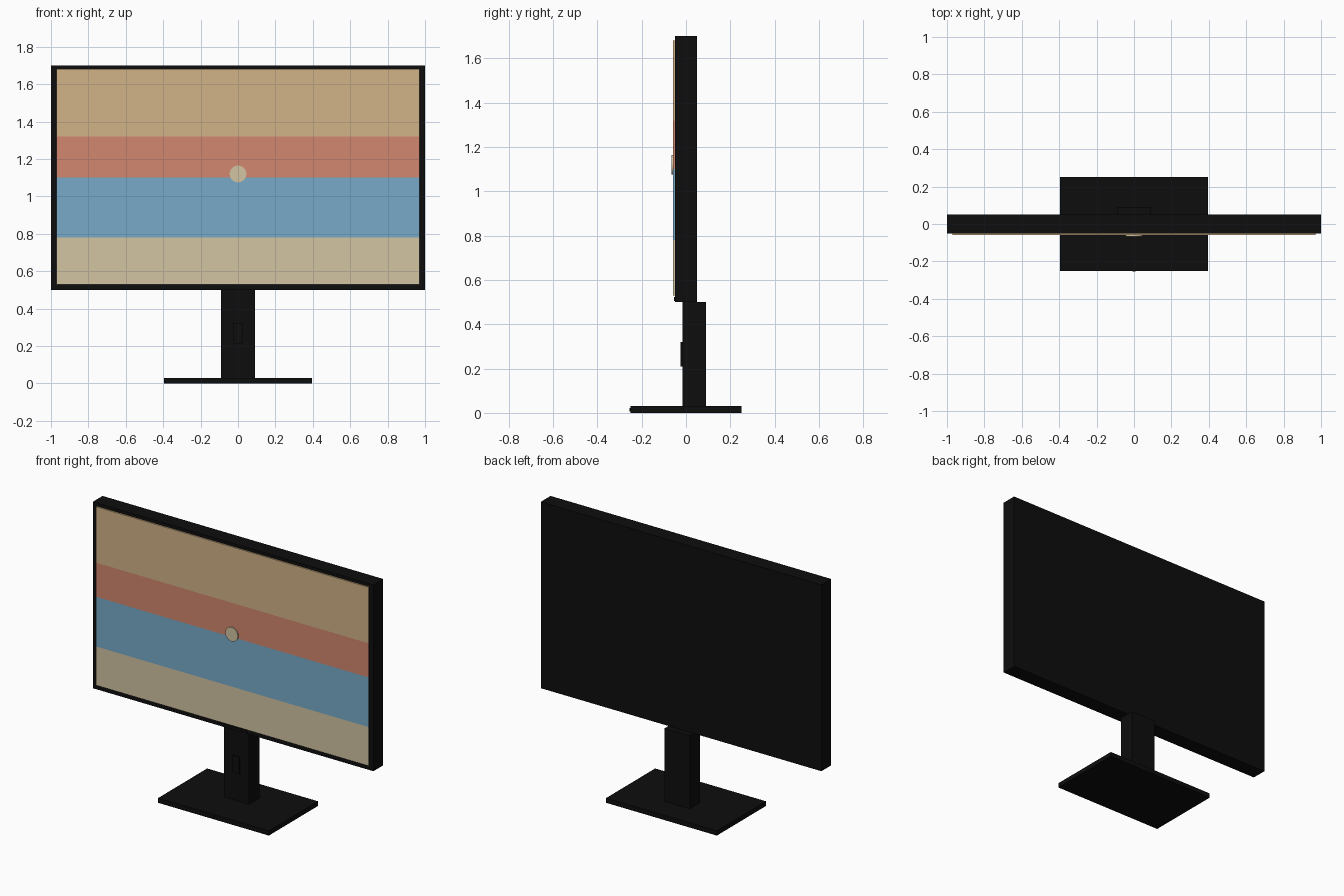
import bpy

cube = bpy.data.objects.get("Cube")
if cube:
    bpy.data.objects.remove(cube, do_unlink=True)


def linear(v):
    v /= 255
    return v / 12.92 if v <= 0.04045 else ((v + 0.055) / 1.055) ** 2.4


def material(name, r, g, b):
    m = bpy.data.materials.new(name)
    m.use_nodes = True
    color = (linear(r), linear(g), linear(b), 1)
    m.diffuse_color = color
    bsdf = m.node_tree.nodes["Principled BSDF"]
    bsdf.inputs["Base Color"].default_value = color
    bsdf.inputs["Roughness"].default_value = 0.6
    return m


black = material("black plastic", 13, 13, 13)
tan = material("tan", 210, 180, 135)
coral = material("coral", 210, 135, 110)
blue = material("sky blue", 120, 170, 200)
sand = material("pale sand", 210, 195, 162)


def box(name, x, y, z, mat):
    """Box spanning the (min, max) pairs on each axis."""
    spans = (x, y, z)
    bpy.ops.mesh.primitive_cube_add(size=1, location=[(a + b) / 2 for a, b in spans])
    ob = bpy.context.object
    ob.name = name
    ob.scale = [b - a for a, b in spans]
    bpy.ops.object.transform_apply(location=False, rotation=False, scale=True)
    ob.data.materials.append(mat)
    return ob


def disc(name, radius, y, z, mat):
    """Short cylinder facing the front, spanning the (min, max) pair in y."""
    bpy.ops.mesh.primitive_cylinder_add(
        vertices=24, radius=radius, depth=y[1] - y[0],
        location=(0, sum(y) / 2, z), rotation=(1.5707963, 0, 0))
    ob = bpy.context.object
    ob.name = name
    ob.data.materials.append(mat)
    bpy.ops.object.shade_smooth_by_angle()
    return ob


# Stand
box("base", (-0.395, 0.395), (-0.25, 0.25), (0, 0.03), black)
box("neck", (-0.09, 0.09), (-0.015, 0.09), (0.03, 0.5), black)
box("neck_plate", (-0.025, 0.025), (-0.024, -0.015), (0.21, 0.32), black)
disc("base_button", 0.008, (-0.255, -0.25), 0.015, black)

# Display housing
box("housing", (-1, 1), (-0.05, 0.05), (0.5, 1.7), black)
box("chin_strip", (-0.1, 0.1), (-0.054, -0.05), (0.505, 0.522), black)

# Screen picture: stacked colour bands
bands = [("sand_band", 0.53, 0.78, sand), ("sea_band", 0.78, 1.1, blue),
         ("sunset_band", 1.1, 1.32, coral), ("upper_sky_band", 1.32, 1.68, tan)]
for name, low, high, mat in bands:
    box(name, (-0.97, 0.97), (-0.059, -0.05), (low, high), mat)
disc("sun", 0.045, (-0.066, -0.058), 1.12, sand)
